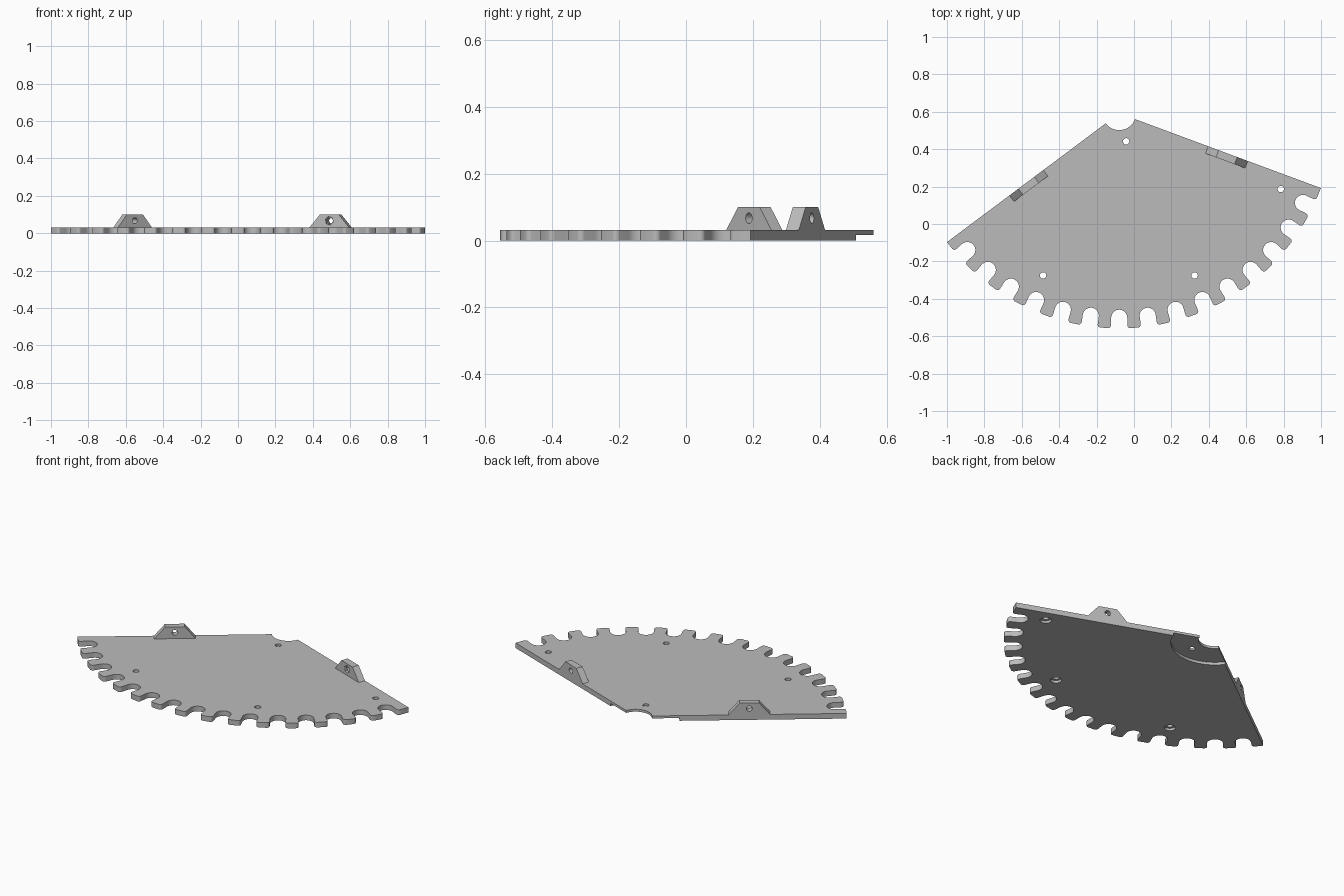
import bpy, bmesh
from math import sin, cos, pi, radians, sqrt
from mathutils import Vector

cube = bpy.data.objects.get("Cube")
if cube:
    bpy.data.objects.remove(cube, do_unlink=True)

# Main dimensions
APEX = Vector((-0.079, 0.592, 0))
R_OUT, R_IN, R_RECESS = 1.15, 0.09, 0.24
THICK, RECESS_Z, TAB_TOP = 0.031, 0.0165, 0.101
A_LEFT, A_RIGHT = radians(216.8), radians(339.65)
GAP_R, GAP_CENTRE, FILLET = 0.043, 1.093, 0.016

grey = bpy.data.materials.new("plain grey")
grey.use_nodes = True
colour = (0.5, 0.5, 0.5, 1)
grey.diffuse_color = colour
grey.node_tree.nodes["Principled BSDF"].inputs["Base Color"].default_value = colour


def direction(a):
    return Vector((cos(a), sin(a), 0))


def prism(name, points, offset):
    """Extrude a closed outline of 3D points along an offset."""
    bm = bmesh.new()
    face = bm.faces.new([bm.verts.new(p) for p in points])
    new = bmesh.ops.extrude_face_region(bm, geom=[face])["geom"]
    bmesh.ops.translate(bm, vec=offset,
                        verts=[v for v in new if isinstance(v, bmesh.types.BMVert)])
    bmesh.ops.recalc_face_normals(bm, faces=bm.faces)
    mesh = bpy.data.meshes.new(name)
    bm.to_mesh(mesh)
    bm.free()
    mesh.materials.append(grey)
    obj = bpy.data.objects.new(name, mesh)
    bpy.context.collection.objects.link(obj)
    return obj


def cylinder(centre, axis, radius, depth, sides=24):
    """Cutter starting at centre and running along axis."""
    u = axis.orthogonal().normalized()
    v = axis.cross(u)
    ring = [centre + radius * (u * cos(2 * pi * i / sides) + v * sin(2 * pi * i / sides))
            for i in range(sides)]
    return prism("cutter", ring, axis * depth)


def cut(obj, cutters):
    bpy.context.view_layer.objects.active = obj
    for c in cutters:
        c.hide_render = True
        mod = obj.modifiers.new("cut", 'BOOLEAN')
        mod.operation, mod.solver, mod.object = 'DIFFERENCE', 'EXACT', c
        bpy.ops.object.modifier_apply(modifier=mod.name)
        bpy.data.objects.remove(c, do_unlink=True)


def shade(obj):
    bpy.ops.object.select_all(action='DESELECT')
    obj.select_set(True)
    bpy.context.view_layer.objects.active = obj
    bpy.ops.object.shade_smooth_by_angle(angle=radians(30))


# One round-bottomed gap with rounded tooth corners: (sideways, radial) pairs
side = GAP_R + FILLET
top = sqrt(R_OUT ** 2 - side ** 2)
half = [(-side + FILLET * sin(t), top - FILLET + FILLET * cos(t))
        for t in [i * pi / 10 for i in range(6)]]
half += [(-GAP_R * cos(t), GAP_CENTRE - GAP_R * sin(t))
         for t in [i * pi / 16 for i in range(8)]]
gap = half + [(0, GAP_CENTRE - GAP_R)] + [(-s, r) for s, r in reversed(half)]

# Toothed sector plate
outline = [APEX + R_OUT * direction(A_LEFT)]
for k in range(-6, 9):
    a = radians(270 + 8 * k)
    outline += [APEX + r * direction(a) + s * direction(a + pi / 2) for s, r in gap]
outline.append(APEX + R_OUT * direction(A_RIGHT))
outline += [APEX + R_IN * direction(A_RIGHT + (A_LEFT - A_RIGHT) * i / 20)
            for i in range(21)]
UP = Vector((0, 0, 1))
plate = prism("toothed_plate", outline, UP * THICK)

# Underside step, bolt holes and bolt head pockets
low = -0.05 * UP
cutters = [cylinder(APEX + low, UP, R_RECESS, 0.05 + RECESS_Z, 96)]
holes = [(-0.042, 0.442), (0.785, 0.187), (-0.486, -0.275), (0.324, -0.275)]
for i, (x, y) in enumerate(holes):
    spot = Vector((x, y, 0)) + low
    cutters.append(cylinder(spot, UP, 0.017, 0.2))
    if i:
        cutters.append(cylinder(spot, UP, 0.031, 0.05 + 0.015))
cut(plate, cutters)
shade(plate)

# Trapezoid joining tabs standing flush with the two straight edges
TAB_DIST, TAB_DEPTH = 0.62, 0.041
for name, angle, turn in (("right_tab", A_LEFT, 1), ("left_tab", A_RIGHT, -1)):
    along = direction(angle)
    inward = direction(angle + turn * pi / 2)
    base = APEX + along * TAB_DIST
    shape = [(-0.113, THICK), (0.113, THICK), (0.053, TAB_TOP), (-0.053, TAB_TOP)]
    tab = prism(name, [base + along * s + UP * z for s, z in shape], inward * TAB_DEPTH)
    hole = base + UP * 0.067
    tools = [cylinder(hole - inward * 0.05, inward, 0.016, 0.2)]
    if turn < 0:  # hexagonal nut pocket on the inner face
        tools.append(cylinder(hole + inward * (TAB_DEPTH - 0.012), inward, 0.023, 0.1, 6))
    cut(tab, tools)
    shade(tab)
